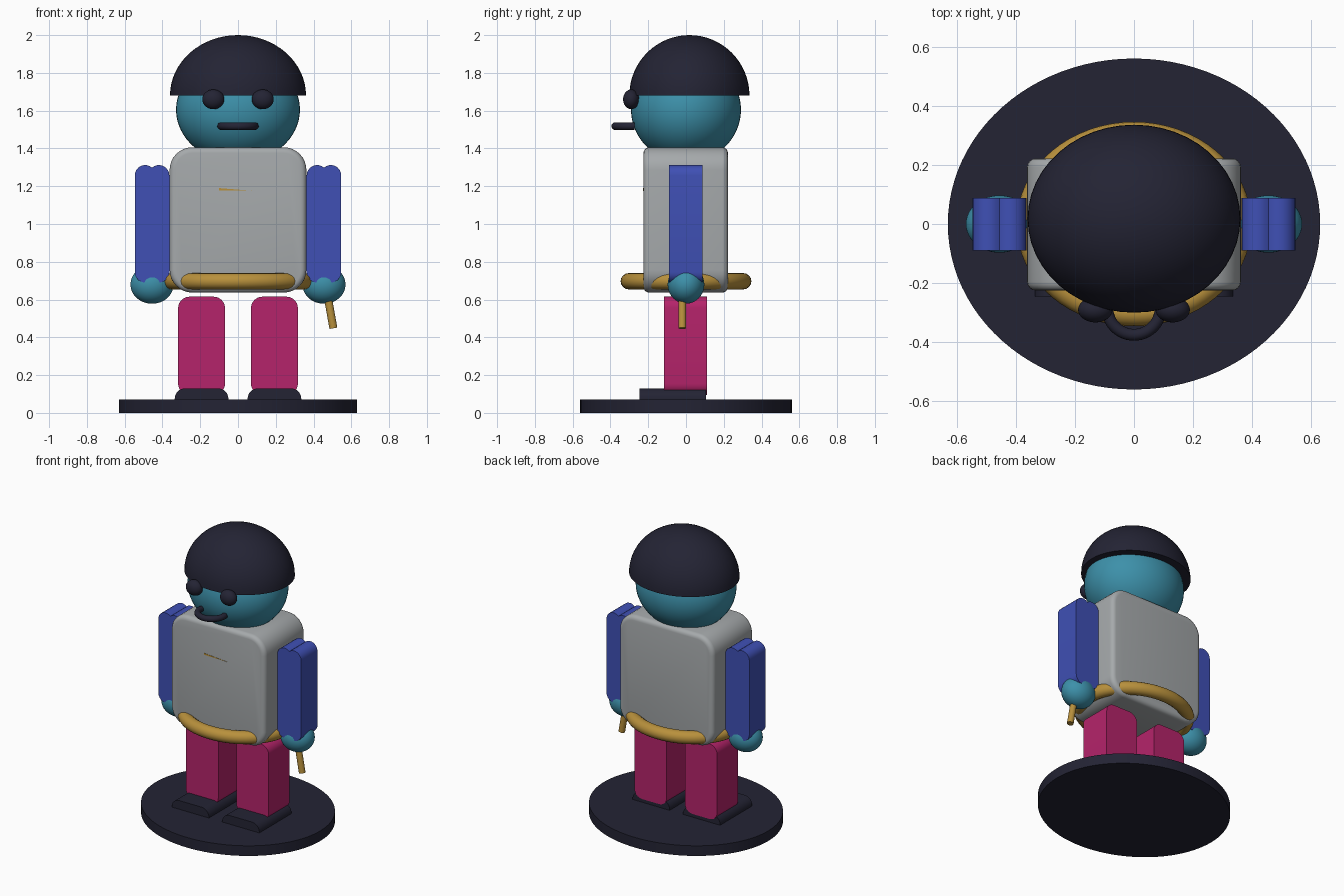
import bpy, bmesh, math
from mathutils import Matrix, Vector

if "Cube" in bpy.data.objects:
    bpy.data.objects.remove(bpy.data.objects["Cube"])


def material(name, rgb):
    m = bpy.data.materials.new(name)
    m.diffuse_color = (*rgb, 1)
    m.use_nodes = True
    m.node_tree.nodes["Principled BSDF"].inputs["Base Color"].default_value = m.diffuse_color
    return m


NAVY = material("dark navy", (0.017, 0.017, 0.034))
TEAL = material("teal", (0.046, 0.28, 0.40))
GREY = material("light grey", (0.38, 0.40, 0.41))
BLUE = material("blue", (0.050, 0.080, 0.46))
PINK = material("magenta", (0.46, 0.017, 0.145))
GOLD = material("mustard", (0.48, 0.28, 0.045))


def finish(name, bm, mat):
    """Turn a bmesh into a named, coloured, smooth-shaded object."""
    bmesh.ops.recalc_face_normals(bm, faces=bm.faces)
    me = bpy.data.meshes.new(name)
    bm.to_mesh(me)
    bm.free()
    ob = bpy.data.objects.new(name, me)
    bpy.context.collection.objects.link(ob)
    me.materials.append(mat)
    bpy.ops.object.select_all(action='DESELECT')
    ob.select_set(True)
    bpy.context.view_layer.objects.active = ob
    bpy.ops.object.shade_smooth_by_angle(angle=math.radians(35))
    return ob


def rounded(x0, x1, z0, z1, r, n=8):
    """Rounded rectangle outline in x and z."""
    pts = []
    for i, (cx, cz) in enumerate([(x1 - r, z1 - r), (x0 + r, z1 - r),
                                  (x0 + r, z0 + r), (x1 - r, z0 + r)]):
        for k in range(n + 1):
            a = math.pi / 2 * (i + k / n)
            pts.append((cx + r * math.cos(a), cz + r * math.sin(a)))
    return pts


def prism(name, pts, y0, y1, mat, bevel=0):
    """Extrude an x-z outline along y."""
    bm = bmesh.new()
    face = bm.faces.new([bm.verts.new((x, y0, z)) for x, z in pts])
    ext = bmesh.ops.extrude_face_region(bm, geom=[face])
    bmesh.ops.translate(bm, vec=(0, y1 - y0, 0),
                        verts=[v for v in ext['geom'] if isinstance(v, bmesh.types.BMVert)])
    if bevel:
        rims = [e for e in bm.edges if abs(e.verts[0].co.y - e.verts[1].co.y) < 1e-5]
        bmesh.ops.bevel(bm, geom=rims, offset=bevel, segments=4, profile=0.5, affect='EDGES')
    return finish(name, bm, mat)


def ellipsoid(name, centre, radii, mat, dome=False):
    bm = bmesh.new()
    bmesh.ops.create_uvsphere(bm, u_segments=48, v_segments=32, radius=1)
    if dome:
        # keep the upper half and close its underside
        bmesh.ops.bisect_plane(bm, geom=bm.verts[:] + bm.edges[:] + bm.faces[:], dist=1e-4,
                               plane_co=(0, 0, 0), plane_no=(0, 0, 1), clear_inner=True)
        bmesh.ops.holes_fill(bm, edges=[e for e in bm.edges if e.is_boundary], sides=0)
    bm.transform(Matrix.Translation(centre) @ Matrix.Diagonal((*radii, 1)))
    return finish(name, bm, mat)


def ring(name, centre, rx, ry, tube, mat, a0=0.0, a1=2 * math.pi, n=64, m=16):
    """Horizontal round tube along an ellipse, closed or a capped arc."""
    bm = bmesh.new()
    closed = a1 - a0 > 6.28
    loops = []
    for i in range(n if closed else n + 1):
        a = a0 + (a1 - a0) * i / n
        out = Vector((math.cos(a) / rx, math.sin(a) / ry, 0)).normalized()
        p = Vector(centre) + Vector((rx * math.cos(a), ry * math.sin(a), 0))
        loops.append([bm.verts.new(p + tube * (out * math.cos(t) + Vector((0, 0, math.sin(t)))))
                      for t in (2 * math.pi * k / m for k in range(m))])
    for i in range(n):
        a, b = loops[i], loops[(i + 1) % len(loops)]
        for k in range(m):
            bm.faces.new((a[k], a[(k + 1) % m], b[(k + 1) % m], b[k]))
    if not closed:
        bm.faces.new(loops[0])
        bm.faces.new(loops[-1])
    return finish(name, bm, mat)


def cylinder(name, p0, p1, r, mat, seg=24, scale=(1, 1, 1)):
    p0, p1 = Vector(p0), Vector(p1)
    d = p1 - p0
    bm = bmesh.new()
    bmesh.ops.create_cone(bm, cap_ends=True, segments=seg, radius1=r, radius2=r, depth=d.length)
    rot = d.to_track_quat('Z', 'Y').to_matrix().to_4x4()
    bm.transform(Matrix.Translation((p0 + p1) / 2) @ rot @ Matrix.Diagonal((*scale, 1)))
    return finish(name, bm, mat)


def arm_outline(cx, z0, z1, half, n=8):
    """Two rounded lobes side by side, with a shallow notch at top and bottom."""
    r = 0.055
    c = half - r
    notch = math.acos(min(1, c / r))
    pts = []
    for cxx, cz, a, b in [(c, z1 - r, 0, math.pi - notch), (-c, z1 - r, notch, math.pi),
                          (-c, z0 + r, math.pi, 2 * math.pi - notch),
                          (c, z0 + r, math.pi + notch, 2 * math.pi)]:
        for k in range(n + 1):
            t = a + (b - a) * k / n
            p = (cx + cxx + r * math.cos(t), cz + r * math.sin(t))
            if not pts or math.dist(p, pts[-1]) > 1e-4:
                pts.append(p)
    return pts


# Stand
cylinder("stand", (0, 0, 0), (0, 0, 0.07), 1, NAVY, seg=96, scale=(0.63, 0.56, 1))

# Torso and belt
prism("torso", rounded(-0.362, 0.362, 0.637, 1.406, 0.12), -0.225, 0.222, GREY, bevel=0.03)
ring("belt", (0, 0, 0.697), 0.355, 0.303, 0.043, GOLD)
prism("chest_badge", [(-0.10, 1.19), (-0.10, 1.178), (0.075, 1.176)], -0.2265, -0.222, GOLD)

# Legs, shoes, arms, hands and eyes on both sides
for s, side in ((-1, "left"), (1, "right")):
    c = s * 0.193
    prism(side + "_leg", rounded(c - 0.124, c + 0.124, 0.095, 0.615, 0.06), -0.117, 0.112, PINK)
    prism(side + "_shoe", rounded(c - 0.142, c + 0.142, 0.01, 0.13, 0.055), -0.245, 0.106, NAVY)
    prism(side + "_arm", arm_outline(s * 0.455, 0.69, 1.312, 0.0915), -0.09, 0.088, BLUE)
    ellipsoid(side + "_hand", (s * 0.455, 0, 0.68), (0.114, 0.097, 0.102), TEAL)
    ellipsoid(side + "_eye", (s * 0.131, -0.29, 1.66), (0.058, 0.043, 0.052), NAVY)

# Head, helmet and mouth
ellipsoid("head", (0, 0, 1.605), (0.328, 0.291, 0.28), TEAL)
ellipsoid("helmet", (0, 0.018, 1.68), (0.36, 0.318, 0.32), NAVY, dome=True)
ring("mouth", (0, -0.285, 1.518), 0.09, 0.09, 0.02, NAVY, math.pi * 0.96, math.pi * 2.04, n=28)

# Short stick held in the hand
cylinder("stick", (0.505, -0.02, 0.448), (0.46, -0.02, 0.70), 0.021, GOLD)
